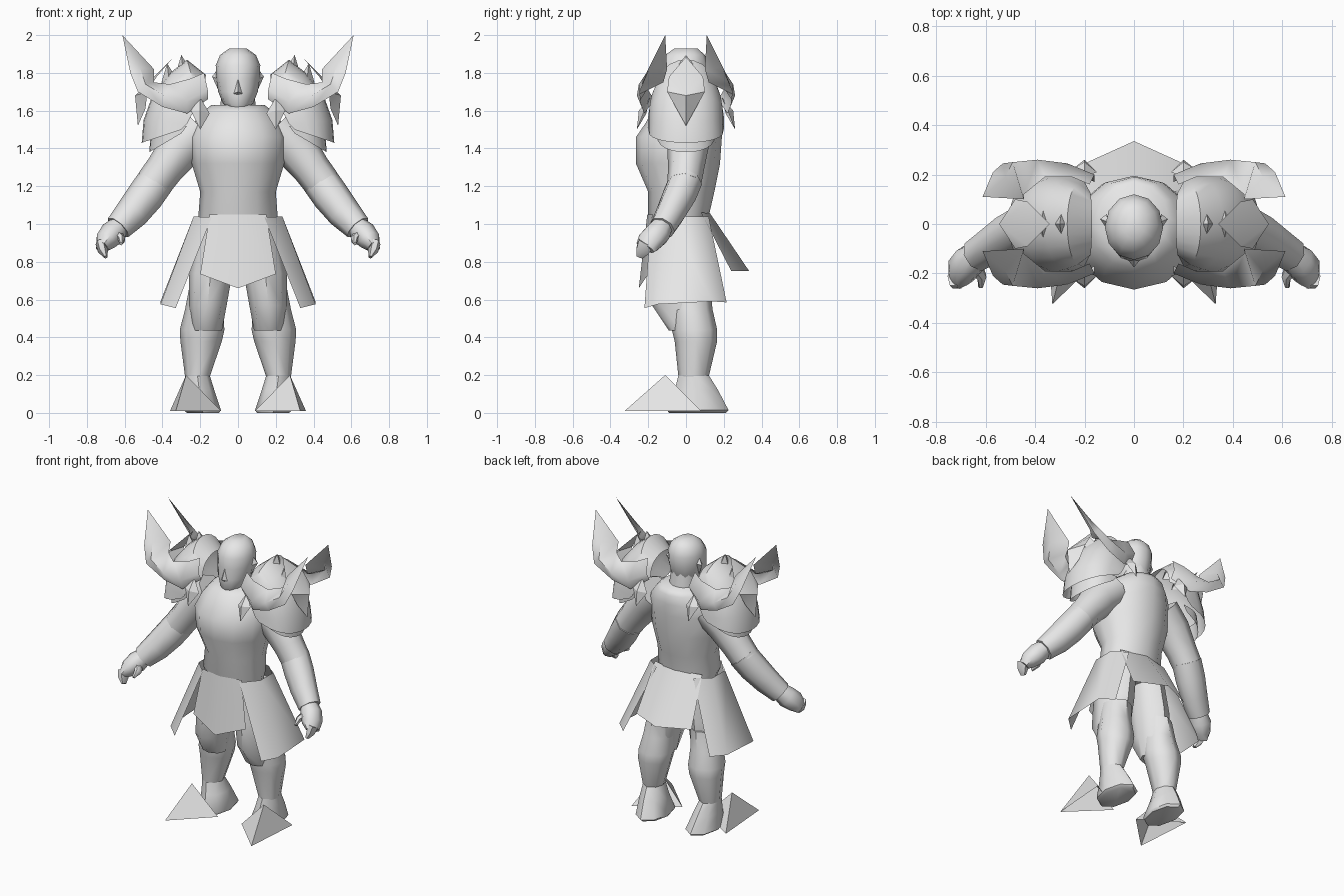
import bpy, bmesh, math
from mathutils import Vector

grey = bpy.data.materials.new("plain_grey")
grey.diffuse_color = (0.8, 0.8, 0.8, 1)


def finish(name, bm, mirror="", angle=50):
    bmesh.ops.remove_doubles(bm, verts=bm.verts, dist=0.0005)
    bmesh.ops.recalc_face_normals(bm, faces=bm.faces)
    me = bpy.data.meshes.new(name)
    bm.to_mesh(me)
    bm.free()
    me.materials.append(grey)
    me.shade_smooth()
    me.set_sharp_from_angle(angle=math.radians(angle))
    ob = bpy.data.objects.new(name, me)
    bpy.context.collection.objects.link(ob)
    if mirror:
        mod = ob.modifiers.new("mirror", 'MIRROR')
        mod.use_axis = ("x" in mirror, "y" in mirror, False)
        mod.use_mirror_merge = False
    return ob


def sheet(name, rows, mirror="", closed=False, caps=False, angle=50):
    """Skin a grid of points; closed rows give a tube."""
    bm = bmesh.new()
    vs = [[bm.verts.new(p) for p in r] for r in rows]
    n = len(rows[0])
    for a, b in zip(vs, vs[1:]):
        for i in range(n if closed else n - 1):
            j = (i + 1) % n
            bm.faces.new((a[i], a[j], b[j], b[i]))
    if caps:
        bm.faces.new(vs[0])
        bm.faces.new(vs[-1])
    return finish(name, bm, mirror, angle)


def stack(name, rings, n=10, mirror="", angle=50):
    """Horizontal ovals: x centre, z, half width, front y, back y."""
    rows = []
    for cx, z, hw, yf, yb in rings:
        rows.append([(cx + hw * math.cos(t), (yf + yb) / 2 + (yb - yf) / 2 * math.sin(t), z)
                     for t in (2 * math.pi * i / n for i in range(n))])
    return sheet(name, rows, mirror, True, True, angle)


def limb(name, path, n=8, mirror="x"):
    """Round sections square to a path: point, radius across, radius along y."""
    rows = []
    for i, (p, ra, rb) in enumerate(path):
        a, b = path[max(i - 1, 0)][0], path[min(i + 1, len(path) - 1)][0]
        t = (Vector(b) - Vector(a)).normalized()
        u = t.cross(Vector((0, 1, 0))).normalized()
        v = t.cross(u)
        rows.append([Vector(p) + u * ra * math.cos(k * 2 * math.pi / n)
                     + v * rb * math.sin(k * 2 * math.pi / n) for k in range(n)])
    return sheet(name, rows, mirror, True, True)


def fan(name, centre, rim, mirror="", angle=25):
    """Raised plate: rim points joined to one centre point."""
    bm = bmesh.new()
    c = bm.verts.new(centre)
    vs = [bm.verts.new(p) for p in rim]
    for i in range(len(vs)):
        bm.faces.new((c, vs[i], vs[(i + 1) % len(vs)]))
    return finish(name, bm, mirror, angle)


# Body
stack("torso", [(0, .92, .17, -.14, .11), (0, 1.04, .21, -.2, .12), (0, 1.17, .2, -.2, .15),
                (0, 1.32, .245, -.265, .18), (0, 1.46, .26, -.265, .19), (0, 1.54, .23, -.21, .195),
                (0, 1.6, .18, -.18, .19), (0, 1.63, .14, -.12, .17)], 12, angle=60)
stack("neck", [(0, 1.55, .1, -.08, .12), (0, 1.72, .085, -.06, .1)], 10)

# Head, nose and ears
stack("head", [(0, 1.605, .045, -.13, -.04), (0, 1.64, .08, -.15, .06), (0, 1.70, .105, -.155, .1),
               (0, 1.77, .115, -.145, .115), (0, 1.84, .118, -.145, .12),
               (0, 1.895, .095, -.11, .1), (0, 1.93, .045, -.06, .06)], 12, angle=60)
fan("nose", (0, -.175, 1.7), [(0, -.14, 1.78), (.025, -.145, 1.69), (0, -.14, 1.675),
                              (-.025, -.145, 1.69)])
fan("ear", (.137, .02, 1.78), [(.11, -.02, 1.77), (.11, .01, 1.82), (.11, .04, 1.79),
                               (.1, .0, 1.70)], "x")

# Legs
stack("thigh", [(.11, .98, .1, -.15, .11), (.145, .74, .115, -.17, .12), (.16, .57, .1, -.18, .12),
                (.165, .435, .08, -.09, .05)], 8, "x")
stack("calf", [(.165, .68, .09, -.1, .13), (.18, .55, .1, -.08, .14), (.19, .44, .118, -.075, .165),
               (.195, .38, .11, -.06, .165), (.215, .19, .065, -.04, .12)], 8, "x")
stack("foot", [(.215, .2, .065, -.04, .12), (.205, .12, .08, -.06, .17),
               (.19, .015, .1, -.1, .225), (.185, 0, .085, -.09, .21)], 8, "x")
fan("toe_guard", (.275, -.11, .2), [(.33, -.325, .01), (.36, .08, .01), (.09, -.09, .01)], "x")

# Arms and hands
limb("upper_arm", [((.2, .02, 1.5), .12, .12), ((.3, .01, 1.41), .12, .11),
                   ((.39, 0, 1.29), .1, .095), ((.45, -.01, 1.21), .097, .09)])
limb("forearm", [((.43, 0, 1.235), .098, .09), ((.49, -.035, 1.15), .098, .09),
                 ((.56, -.08, 1.06), .09, .08), ((.635, -.125, .98), .073, .07)])
limb("hand", [((.61, -.11, 1.01), .05, .05), ((.665, -.15, .95), .068, .07),
              ((.70, -.19, .91), .058, .07), ((.722, -.215, .875), .03, .055)])
limb("fingers", [((.725, -.21, .9), .03, .05), ((.715, -.23, .86), .028, .04),
                 ((.70, -.245, .825), .01, .02)], 6)
limb("thumb", [((.645, -.16, .95), .03, .035), ((.615, -.215, .92), .02, .025),
               ((.62, -.255, .895), .01, .01)], 6)

# Skirt panels
sheet("front_flap", [[(-.15, -.175, 1.05), (0, -.205, 1.05), (.15, -.175, 1.05)],
                     [(-.2, -.2, .735), (0, -.25, .66), (.2, -.2, .735)]])
sheet("back_flap", [[(-.18, .08, 1.06), (0, .125, 1.06), (.18, .08, 1.06)],
                    [(-.21, .24, .75), (0, .335, .75), (.21, .24, .75)]])
sheet("side_flap", [[(.14, -.185, 1.035), (.235, -.09, 1.04), (.235, .05, 1.04), (.14, .12, 1.04)],
                    [(.33, -.22, .555), (.41, -.15, .575), (.41, .14, .59), (.33, .215, .585)]], "x")


# Shoulder armour: hoops running front to back over the arm
def hoops(name, specs, n=12, power=.7):
    rows = []
    for xe, xm, hy, ze, zm in specs:
        row = []
        for i in range(n + 1):
            a = math.pi * (i / n - .5)
            c = max(math.cos(a), 0) ** power
            row.append((xe + (xm - xe) * c, hy * math.sin(a), ze + (zm - ze) * c))
        rows.append(row)
    return sheet(name, rows, "x")


hoops("shoulder_shell", [(.18, .17, .13, 1.66, 1.79), (.2, .27, .17, 1.63, 1.87),
                         (.23, .36, .19, 1.6, 1.8), (.25, .45, .2, 1.57, 1.69),
                         (.27, .5, .2, 1.53, 1.55), (.3, .51, .2, 1.5, 1.43)])
hoops("shoulder_under_layer", [(.27, .46, .16, 1.52, 1.5), (.3, .47, .155, 1.48, 1.38)])
fan("shoulder_spike_plate", (.545, 0, 1.68),
    [(.34, 0, 1.885), (.43, .09, 1.78), (.48, .1, 1.70), (.49, .05, 1.61), (.53, 0, 1.52),
     (.49, -.05, 1.61), (.48, -.1, 1.70), (.43, -.09, 1.78)], "x", 40)

# Ridge spikes on top of the armour
for i, (x, z) in enumerate([(.29, 1.895), (.365, 1.85)]):
    fan("ridge_spike_%d" % (i + 1), (x + .01, 0, z),
        [(x - .04, 0, z - .08), (x, .07, z - .09), (x + .04, 0, z - .1), (x, -.07, z - .09)], "x")

# Curved horns, front and back of each shoulder
tip = (.612, .11, 2.0)
sheet("shoulder_horn", [
    [(.16, .17, 1.66), (.16, .2, 1.71), (.18, .16, 1.80)],
    [(.27, .22, 1.585), (.27, .245, 1.65), (.25, .19, 1.77)],
    [(.40, .235, 1.62), (.39, .26, 1.68), (.36, .19, 1.74)],
    [(.53, .245, 1.70), (.49, .25, 1.74), (.445, .12, 1.75)],
    [(.57, .21, 1.80), (.52, .19, 1.83), (.445, .10, 1.82)],
    [tip, tip, tip]], "xy", angle=60)

# Pointed clasp at the root of each horn
fan("clasp", (.2, .25, 1.6), [(.2, .19, 1.67), (.25, .22, 1.60), (.2, .26, 1.5), (.15, .21, 1.585)], "xy")
